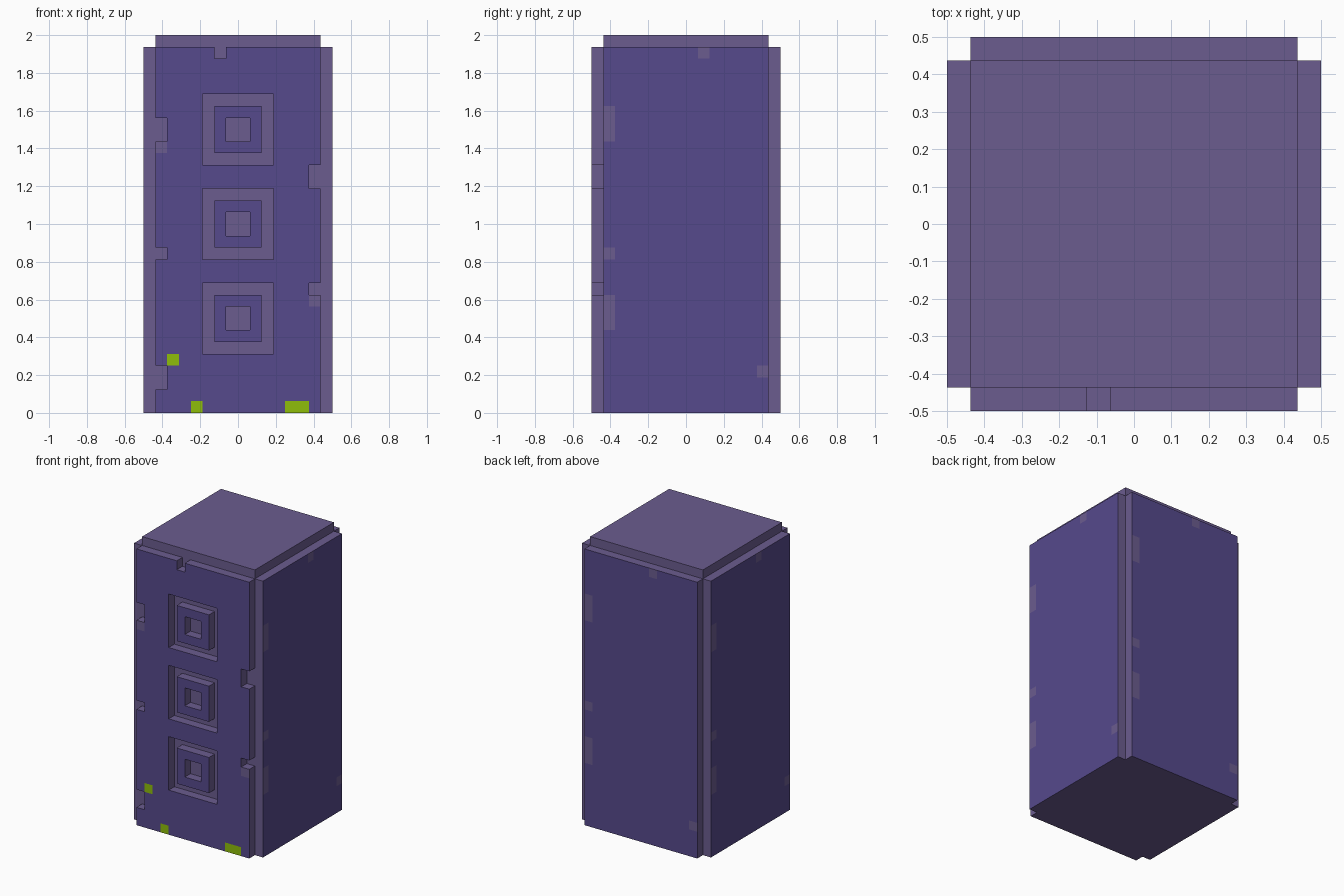
import bpy, bmesh, math
from mathutils import Matrix

if "Cube" in bpy.data.objects:
    bpy.data.objects.remove(bpy.data.objects["Cube"])

P = 1 / 16            # one block of the grid
COLS, ROWS = 14, 31   # panel size in blocks
INNER, OUTER = -7 * P, -8 * P


def material(name, rgb):
    m = bpy.data.materials.new(name)
    m.diffuse_color = (*rgb, 1)
    m.use_nodes = True
    m.node_tree.nodes["Principled BSDF"].inputs["Base Color"].default_value = m.diffuse_color
    return m


TRIM = material("dusty purple", (0.147, 0.107, 0.275))
FACE = material("deep violet", (0.093, 0.067, 0.262))
GREEN = material("lime green", (0.275, 0.515, 0.003))


def cells(*rects):
    """All grid cells inside rectangles (col0, row0, col1, row1)."""
    return {(c, r) for a, b, d, e in rects for c in range(a, d) for r in range(b, e)}


def finish(name, bm, mats):
    me = bpy.data.meshes.new(name)
    bm.to_mesh(me)
    bm.free()
    for m in mats:
        me.materials.append(m)
    ob = bpy.data.objects.new(name, me)
    bpy.context.collection.objects.link(ob)
    return ob


def panel(name, angle, holes=(), light=(), green=()):
    """Raised cladding sheet: violet face, trim-coloured edges, cut-out blocks."""
    bm = bmesh.new()
    solid = cells((0, 0, COLS, ROWS)) - set(holes)

    def quad(pts, mat):
        f = bm.faces.new([bm.verts.new(p) for p in pts])
        f.material_index = mat

    for c, r in sorted(solid):
        x0, x1 = (c - 7) * P, (c - 6) * P
        z0, z1 = r * P, (r + 1) * P
        mat = 2 if (c, r) in green else 0 if (c, r) in light else 1
        corners = [(x0, z0), (x1, z0), (x1, z1), (x0, z1)]
        quad([(x, OUTER, z) for x, z in corners], mat)
        # edge walls where the neighbouring block is missing
        for i, (dc, dr) in enumerate([(0, -1), (1, 0), (0, 1), (-1, 0)]):
            if (c + dc, r + dr) not in solid:
                (ax, az), (bx, bz) = corners[i], corners[(i + 1) % 4]
                quad([(bx, OUTER, bz), (ax, OUTER, az),
                      (ax, INNER, az), (bx, INNER, bz)], 0)
    bmesh.ops.remove_doubles(bm, verts=bm.verts, dist=1e-5)
    bmesh.ops.transform(bm, matrix=Matrix.Rotation(angle, 4, 'Z'), verts=bm.verts)
    return finish(name, bm, [TRIM, FACE, GREEN])


# Core block
bm = bmesh.new()
bmesh.ops.create_cube(bm, size=1, matrix=Matrix.Translation((0, 0, 1))
                      @ Matrix.Diagonal((14 * P, 14 * P, 2, 1)))
finish("core_block", bm, [TRIM])

# Front panel: edge chips plus three nested square recesses
front_holes = cells((5, 30, 6, 31), (0, 23, 1, 25), (0, 13, 1, 14), (0, 2, 1, 4),
                    (13, 19, 14, 21), (13, 10, 14, 11))
for r in (5, 13, 21):
    front_holes |= cells((4, r, 10, r + 6)) - cells((5, r + 1, 9, r + 5))
    front_holes |= cells((6, r + 2, 8, r + 4))
panel("front_panel", 0, front_holes,
      light=cells((0, 22, 1, 23), (13, 9, 14, 10)),
      green=cells((1, 4, 2, 5), (3, 0, 4, 1), (11, 0, 13, 1)))

# Plain panels on the other three sides with painted wear marks
wear = cells((0, 23, 1, 26), (0, 13, 1, 14), (0, 7, 1, 10), (8, 30, 9, 31), (13, 3, 14, 4))
for i, side in enumerate(("right", "back", "left"), 1):
    panel(side + "_panel", i * math.pi / 2, light=wear)
